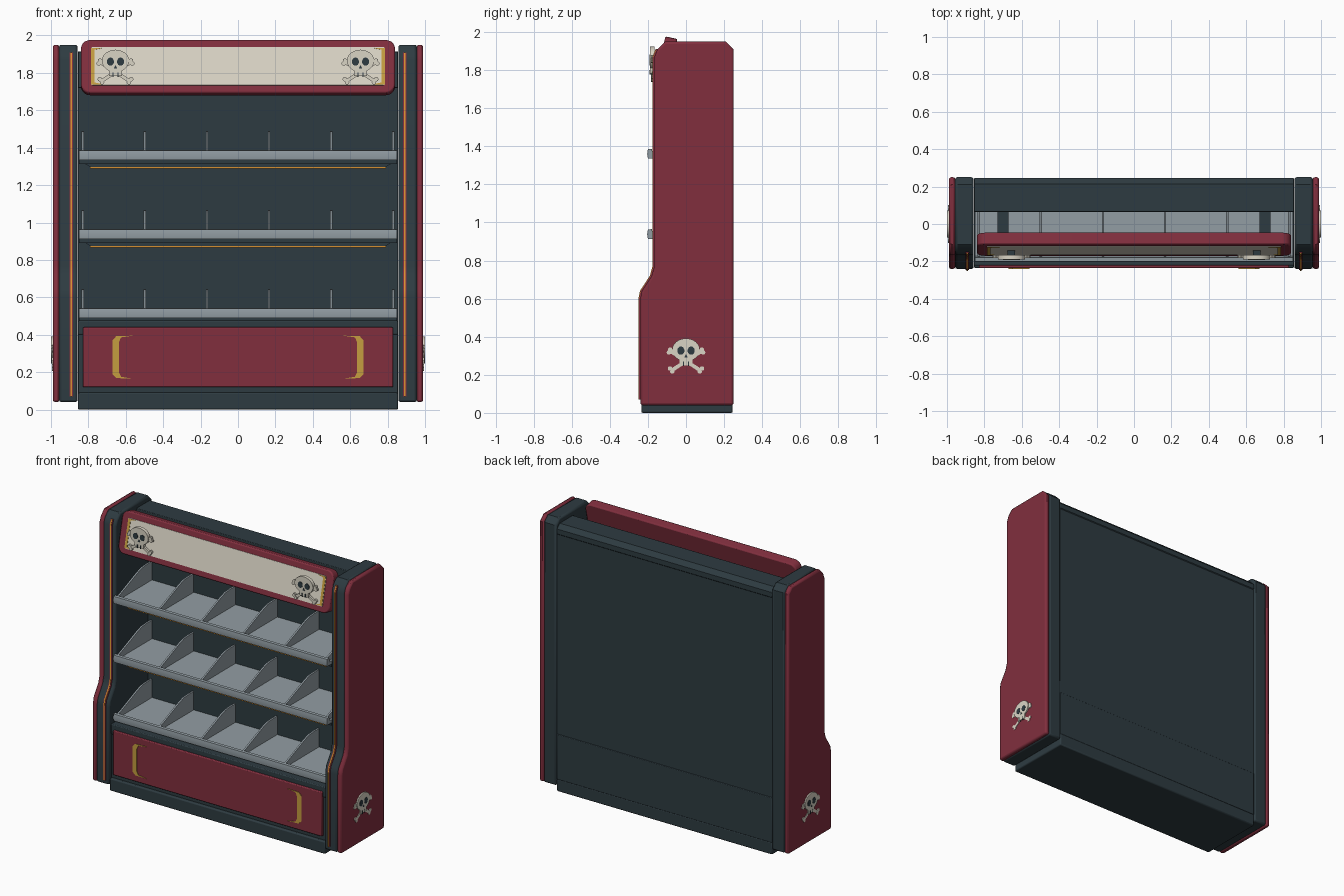
import bpy, bmesh, math
from mathutils import Matrix

cube = bpy.data.objects.get("Cube")
if cube:
    bpy.data.objects.remove(cube, do_unlink=True)


def material(name, rgb):
    m = bpy.data.materials.new(name)
    m.use_nodes = True
    m.diffuse_color = (*rgb, 1)
    m.node_tree.nodes["Principled BSDF"].inputs["Base Color"].default_value = (*rgb, 1)
    return m


RED = material("deep red", (0.22, 0.028, 0.048))
DARK = material("dark slate", (0.027, 0.044, 0.053))
GREY = material("shelf grey", (0.29, 0.34, 0.37))
CREAM = material("cream", (0.70, 0.66, 0.56))
GOLD = material("gold", (0.56, 0.34, 0.05))
AMBER = material("amber", (0.68, 0.28, 0.03))


def prism(name, pts, d0, d1, axis, mat, bevel=0.0):
    """Extrude a 2D outline along x (points are y, z) or y (points are x, z)."""
    place = (lambda u, v, d: (d, u, v)) if axis == "x" else (lambda u, v, d: (u, d, v))
    bm = bmesh.new()
    rings = [[bm.verts.new(place(u, v, d)) for u, v in pts] for d in (d0, d1)]
    for ring in rings:
        bm.faces.new(ring)
    for i in range(len(pts)):
        j = (i + 1) % len(pts)
        bm.faces.new((rings[0][i], rings[0][j], rings[1][j], rings[1][i]))
    bmesh.ops.recalc_face_normals(bm, faces=bm.faces)
    mesh = bpy.data.meshes.new(name)
    bm.to_mesh(mesh)
    bm.free()
    mesh.materials.append(mat)
    obj = bpy.data.objects.new(name, mesh)
    bpy.context.collection.objects.link(obj)
    if bevel:
        mod = obj.modifiers.new("soft edges", "BEVEL")
        mod.width = bevel
        mod.segments = 2
        mod.limit_method = "ANGLE"
        mod.angle_limit = math.radians(50)
    return obj


def box(name, x, y, z, mat, bevel=0.0):
    pts = [(x[0], z[0]), (x[1], z[0]), (x[1], z[1]), (x[0], z[1])]
    return prism(name, pts, y[0], y[1], "y", mat, bevel)


def ellipse(cx, cy, rx, ry, n=24):
    return [(cx + rx * math.cos(math.tau * i / n), cy + ry * math.sin(math.tau * i / n))
            for i in range(n)]


def rounded_rect(w, h, r, n=5):
    pts = []
    for k, (sx, sy) in enumerate([(1, 1), (-1, 1), (-1, -1), (1, -1)]):
        for i in range(n + 1):
            a = math.pi / 2 * (k + i / n)
            pts.append((sx * (w - r) + r * math.cos(a), sy * (h - r) + r * math.sin(a)))
    return pts


def emblem(name, axis, cu, cv, back, front):
    """Skull over crossed bones, standing on a plane from back to front depth."""
    def part(label, pts, lift, mat):
        d1 = back + (front - back) * lift
        prism(f"{name}_{label}", [(cu + u, cv + v) for u, v in pts], back, d1, axis, mat)

    for k, s in enumerate((-1, 1)):
        bone = [(-.082, -.075), (-.07, -.09), (.085, .01), (.075, .028)]
        part(f"bone_{k}", [(s * u, v) for u, v in bone], .5 + .05 * k, CREAM)
        for e, (u, v) in enumerate([(-.084, -.072), (-.072, -.088), (.09, .012), (.083, .028)]):
            part(f"bone_knob_{k}_{e}", ellipse(s * u, v, .012, .012, 10), .6 + .05 * k, CREAM)
        part(f"eye_{k}", ellipse(s * .027, .022, .019, .022, 14), 1, DARK)
        part(f"tooth_gap_{k}", [(s * u, v) for u, v in
             [(.01, -.06), (.016, -.06), (.016, -.036), (.01, -.036)]], 1, DARK)
    part("cranium", ellipse(0, .026, .073, .06), .9, CREAM)
    part("jaw", [(-.036, 0), (-.034, -.056), (.034, -.056), (.036, 0)], .85, CREAM)
    part("nose", [(-.009, -.014), (.009, -.014), (0, .004)], 1, DARK)


# Side pillars: dark core, red outer cladding, trim following the front edge
front_edge = [(-.24, .04), (-.24, .6), (-.232, .64), (-.18, .72), (-.166, .77),
              (-.166, 1.87), (-.15, 1.91), (-.11, 1.95)]
profile = front_edge + [(.21, 1.95), (.25, 1.91), (.25, .04)]
trim_path = [(-.24, .07)] + front_edge[1:-1]


def trim(name, x0, x1, out, mat):
    outer = [(y - out, z) for y, z in trim_path]
    inner = [(y + .02, z) for y, z in reversed(trim_path)]
    prism(name, outer + inner, x0, x1, "x", mat)


for side, s in (("left", 1), ("right", -1)):
    prism(f"{side}_pillar", profile, s * .857, s * .957, "x", DARK, .012)
    prism(f"{side}_cladding", profile, s * .955, s * .99, "x", RED, .012)
    trim(f"{side}_trim", s * .882, s * .902, .006, RED)
    trim(f"{side}_light_strip", s * .888, s * .896, .01, AMBER)
    emblem(f"{side}_side_emblem", "x", 0, .305, s * .985, s * 1.0)

# Base, lower cabinet, rear wall and top hood
W = .856
box("plinth", (-W, W), (-.235, .245), (0, .09), DARK, .008)
box("cabinet", (-W, W), (-.215, .244), (.085, .41), DARK, .004)
box("cabinet_top", (-W, W), (-.222, .2), (.4, .475), DARK, .006)
box("cabinet_door", (-.83, .83), (-.236, -.2), (.12, .44), RED, .006)
box("rear_wall", (-W, W), (.2, .24), (.41, 1.86), DARK)
prism("top_hood", [(.065, 1.72), (.065, 1.915), (.215, 1.915), (.245, 1.885),
                   (.245, 1.85), (.235, 1.84), (.2, 1.72)], -W, W, "x", DARK, .004)

# Gold brackets on the door
bracket = [(.56, .395), (.65, .393), (.672, .37), (.672, .19), (.65, .168), (.56, .165),
           (.625, .175), (.637, .2), (.637, .36), (.625, .386)]
for side, s in (("left", 1), ("right", -1)):
    prism(f"{side}_door_bracket", [(s * x, z) for x, z in bracket], -.24, -.235, "y", GOLD)

# Shelves with lip, dividers, dark support and lamp beneath
for n, z in enumerate((.49, .913, 1.335)):
    tray = [(-.2, 0), (-.204, .025), (-.2, .05), (-.18, .052), (-.172, .022), (.2, .022), (.2, 0)]
    prism(f"shelf_{n}", [(y, z + h) for y, h in tray], -.85, .85, "x", GREY)
    box(f"shelf_support_{n}", (-.85, .85), (-.15, .2), (z - .022, z), DARK)
    fin = [(-.175, .015), (-.175, .05), (-.15, .058), (.04, .135), (.09, .151), (.15, .155),
           (.2, .155), (.2, .015)]
    for i in range(6):
        x = -.83 + i * .332
        prism(f"divider_{n}_{i}", [(y, z + h) for y, h in fin], x - .006, x + .006, "x", GREY)
    if n:
        prism(f"lamp_housing_{n}", [(-.82, z - .02), (.82, z - .02), (.79, z - .038),
                                    (-.79, z - .038)], -.13, -.09, "y", DARK)
        box(f"lamp_{n}", (-.79, .79), (-.128, -.092), (z - .046, z - .037), AMBER)

# Header sign, leaning back
sign_parts = [
    prism("sign_frame", rounded_rect(.84, .146, .05), 0, .065, "y", RED, .008),
    prism("sign_panel", rounded_rect(.787, .104, .01), -.004, .01, "y", CREAM),
]
for side, s in (("left", 1), ("right", -1)):
    strip = [(.72, .1), (.785, .1), (.785, -.1), (.72, -.1), (.766, -.09), (.766, .09)]
    sign_parts.append(prism(f"{side}_sign_bracket", [(s * x, z) for x, z in strip],
                            -.007, 0, "y", GOLD))
    emblem(f"{side}_sign_emblem", "y", s * .655, 1.838, -.165, -.192)
    box(f"{side}_emblem_mount", (s * .655 - .02, s * .655 + .02), (-.168, -.12), (1.81, 1.85), DARK)
    box(f"{side}_sign_arm", (s * .7 - .03, s * .7 + .03), (-.08, .08), (1.77, 1.81), DARK)
lean = Matrix.Translation((0, -.14, 1.835)) @ Matrix.Rotation(-.22, 4, "X")
for part in sign_parts:
    part.data.transform(lean)

# Smooth shading with sharp edges kept
bpy.ops.object.select_all(action="DESELECT")
for obj in bpy.context.collection.objects:
    if obj.type == "MESH":
        obj.select_set(True)
        bpy.context.view_layer.objects.active = obj
bpy.ops.object.shade_smooth_by_angle(angle=math.radians(30))
